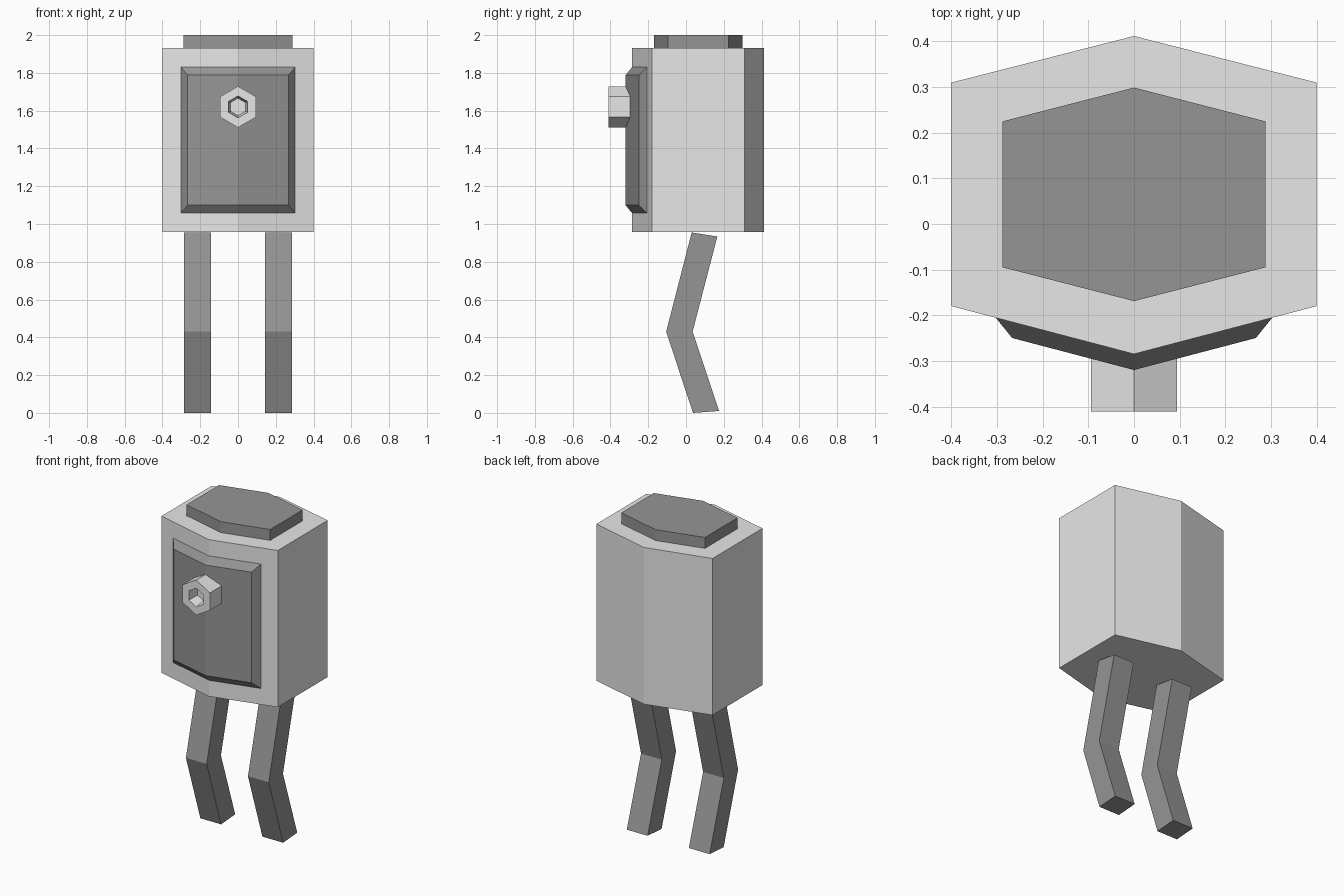
import bpy
import bmesh
from math import sin, cos, pi

cube = bpy.data.objects.get("Cube")
if cube:
    bpy.data.objects.remove(cube, do_unlink=True)


def material(name, value):
    mat = bpy.data.materials.new(name)
    mat.use_nodes = True
    colour = (value, value, value, 1)
    mat.diffuse_color = colour
    mat.node_tree.nodes["Principled BSDF"].inputs["Base Color"].default_value = colour
    return mat


light_grey = material("light grey", 0.8)
dark_grey = material("dark grey", 0.3)


def loft(name, rings, mat, fold=None):
    """Skin matching rings of points and cap both ends; fold splits the caps."""
    bm = bmesh.new()
    loops = [[bm.verts.new(p) for p in ring] for ring in rings]
    for a, b in zip(loops, loops[1:]):
        for i in range(len(a)):
            j = (i + 1) % len(a)
            bm.faces.new((a[i], a[j], b[j], b[i]))
    for loop in (loops[0], loops[-1]):
        bm.faces.new(loop)
        if fold:
            bmesh.ops.connect_verts(bm, verts=[loop[i] for i in fold])
    bmesh.ops.recalc_face_normals(bm, faces=bm.faces[:])
    mesh = bpy.data.meshes.new(name)
    bm.to_mesh(mesh)
    bm.free()
    mesh.materials.append(mat)
    obj = bpy.data.objects.new(name, mesh)
    bpy.context.scene.collection.objects.link(obj)
    return obj


def six_sided(name, w, front, front_side, back_side, back, z0, z1, mat):
    """Upright prism with a pointed front and back."""
    outline = [(0, front), (w, front_side), (w, back_side),
               (0, back), (-w, back_side), (-w, front_side)]
    return loft(name, [[(x, y, z) for x, y in outline] for z in (z0, z1)], mat)


# Body and lid
six_sided("body", 0.4, -0.285, -0.18, 0.31, 0.412, 0.957, 1.932, light_grey)
six_sided("lid", 0.288, -0.169, -0.095, 0.225, 0.299, 1.932, 2.0, dark_grey)


# Folded front panel with bevelled rim
def panel_ring(w, z0, z1, y):
    points = [(-w, z0), (0, z0), (w, z0), (w, z1), (0, z1), (-w, z1)]
    return [(x, y + 0.2625 * abs(x), z) for x, z in points]


loft("front_panel", [panel_ring(0.303, 1.057, 1.831, -0.27),
                     panel_ring(0.303, 1.057, 1.831, -0.285),
                     panel_ring(0.267, 1.1, 1.788, -0.32)], dark_grey, fold=(1, 4))


# Hexagonal eyepiece with a tapered hole
def hexagon(r, y):
    return [(r * sin(i * pi / 3), y, 1.62 + r * cos(i * pi / 3)) for i in range(6)]


loft("eyepiece", [hexagon(0.109, -0.28), hexagon(0.109, -0.411),
                  hexagon(0.058, -0.411), hexagon(0.046, -0.34)], light_grey)

# Bent legs
leg_profile = [[(0.03, 0.955), (0.166, 0.934)],
               [(-0.105, 0.43), (0.035, 0.43)],
               [(0.037, 0.0), (0.175, 0.01)]]
for side, sign in (("left", 1), ("right", -1)):
    inner, outer = sign * 0.142, sign * 0.285
    rings = [[(inner, *f), (outer, *f), (outer, *b), (inner, *b)] for f, b in leg_profile]
    loft(side + "_leg", rings, dark_grey)
